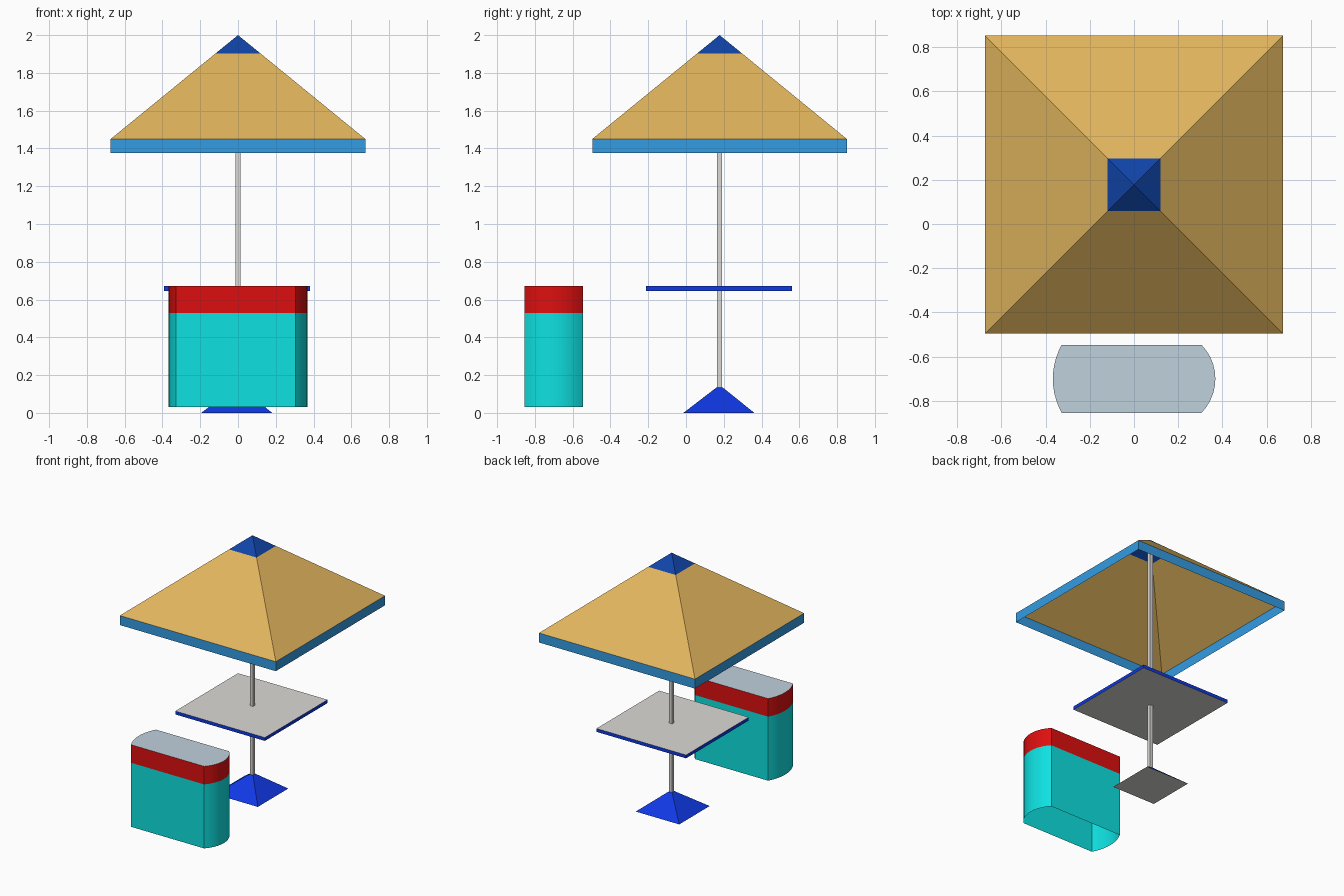
import bpy, bmesh, math

if "Cube" in bpy.data.objects:
    bpy.data.objects.remove(bpy.data.objects["Cube"])


def mat(name, r, g, b):
    """Flat material from 0-255 display values."""
    lin = [((c / 255 + 0.055) / 1.055) ** 2.4 if c > 10 else c / 255 / 12.92 for c in (r, g, b)]
    m = bpy.data.materials.new(name)
    m.diffuse_color = (*lin, 1)
    m.use_nodes = True
    m.node_tree.nodes["Principled BSDF"].inputs["Base Color"].default_value = m.diffuse_color
    return m


tan = mat("tan_canvas", 226, 181, 93)
sky = mat("sky_blue", 52, 156, 228)
navy = mat("navy_blue", 16, 68, 168)
blue = mat("bright_blue", 15, 56, 228)
grey = mat("light_grey", 220, 218, 213)
cyan = mat("cyan", 15, 225, 225)
red = mat("red", 222, 15, 15)
pale = mat("pale_blue_grey", 192, 209, 221)


def loft(name, rings, side_mats, bottom=None, top=None):
    """Skin stacked rings of points; one material per band, optional caps."""
    mats = list(dict.fromkeys([m for m in (*side_mats, bottom, top) if m]))
    bm = bmesh.new()
    vs = [[bm.verts.new(p) for p in ring] for ring in rings]
    for lo, hi, m in zip(vs, vs[1:], side_mats):
        n = len(lo)
        for i in range(n):
            j = (i + 1) % n
            quad = (lo[i], lo[j], hi[j], hi[i]) if len(hi) > 1 else (lo[i], lo[j], hi[0])
            bm.faces.new(quad).material_index = mats.index(m)
    if bottom:
        bm.faces.new(vs[0][::-1]).material_index = mats.index(bottom)
    if top:
        bm.faces.new(vs[-1]).material_index = mats.index(top)
    me = bpy.data.meshes.new(name)
    bm.to_mesh(me)
    bm.free()
    for m in mats:
        me.materials.append(m)
    ob = bpy.data.objects.new(name, me)
    bpy.context.collection.objects.link(ob)
    return ob


def square(h, z, cx=0.0, cy=0.178):
    return [(cx + sx * h, cy + sy * h, z) for sx, sy in ((-1, -1), (1, -1), (1, 1), (-1, 1))]


# Parasol: open shell with a hanging rim, sloped canvas and coloured tip
H, RIM, TIP, CAP = 0.674, 1.45, 2.0, 1.903
cap_h = H * (TIP - CAP) / (TIP - RIM)
loft("parasol_canopy",
     [square(H, 1.376), square(H, RIM), square(cap_h, CAP), [(0, 0.178, TIP)]],
     [sky, tan, navy])

# Pole
loft("pole", [square(0.013, 0.1), square(0.013, 1.97)], [grey], grey, grey)

# Table top with blue edge
loft("table_top", [square(0.387, 0.645, -0.006, 0.174), square(0.387, 0.671, -0.006, 0.174)],
     [blue], grey, grey)

# Pyramid foot
loft("foot", [square(0.188, 0.0, -0.007, 0.174), square(0.016, 0.135)], [blue], grey, blue)


# Cooler: two straight sides with bowed ends, open underneath
def bow(x, sag, half, sign, n=10):
    """Circular arc bulging by sag beyond x."""
    r = (half * half + sag * sag) / (2 * sag)
    a = math.asin(half / r)
    pts = []
    for i in range(n + 1):
        t = -a + 2 * a * i / n
        pts.append((x + sign * (r * math.cos(t) - r + sag), -0.7 + sign * r * math.sin(t)))
    return pts


outline = bow(0.305, 0.063, 0.154, 1) + bow(-0.327, 0.04, 0.154, -1)
cooler = loft("cooler", [[(x, y, z) for x, y in outline] for z in (0.03, 0.53, 0.671)],
              [cyan, red], None, pale)
bpy.context.view_layer.objects.active = cooler
cooler.select_set(True)
bpy.ops.object.shade_smooth_by_angle(angle=math.radians(20))
